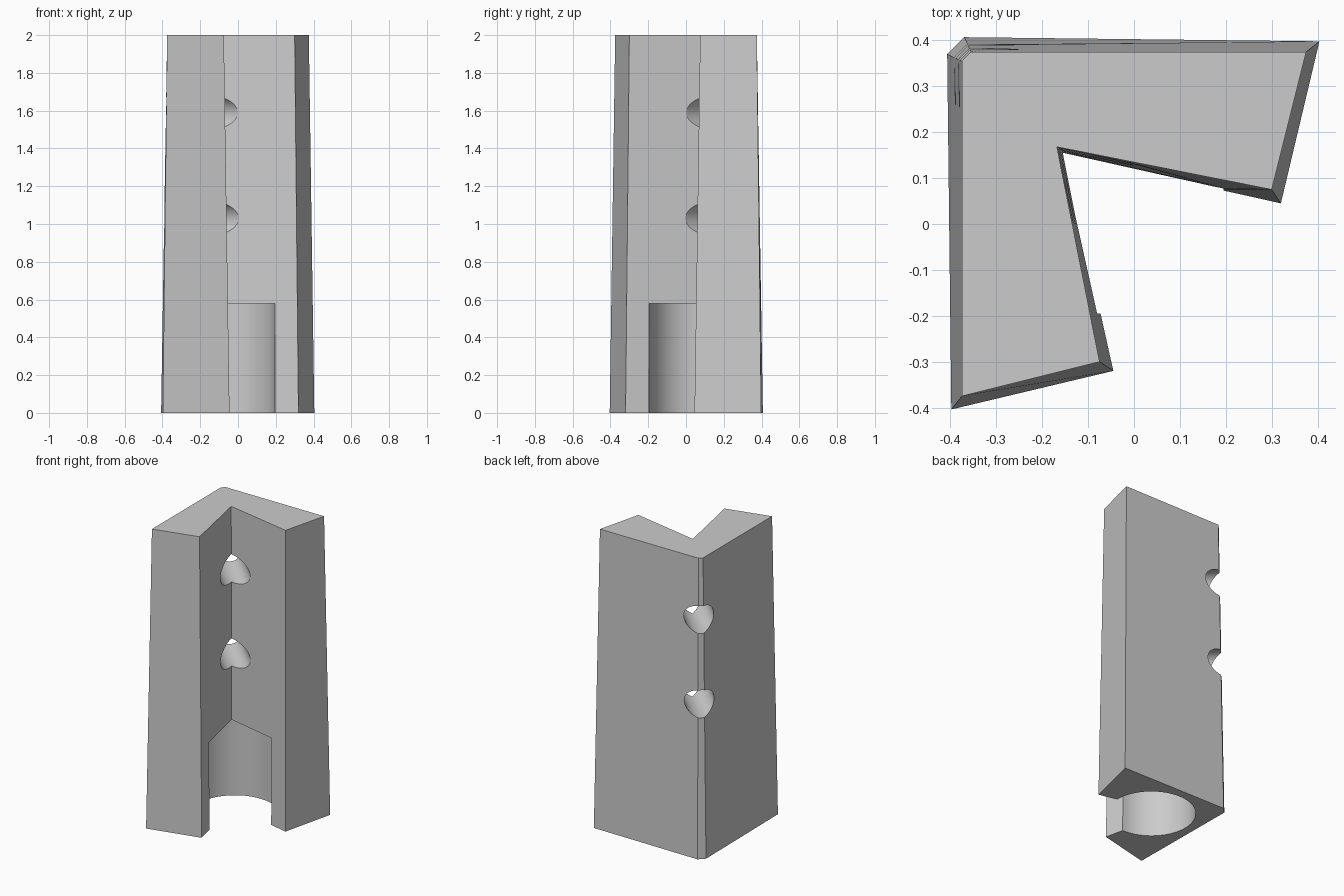
import bpy
import bmesh
from math import pi
from mathutils import Matrix

cube = bpy.data.objects.get("Cube")
if cube:
    bpy.data.objects.remove(cube, do_unlink=True)

HEIGHT = 2.0

# One flat grey for the whole part
grey = bpy.data.materials.new("light grey")
grey.use_nodes = True
grey.diffuse_color = (0.6, 0.6, 0.6, 1)
grey.node_tree.nodes["Principled BSDF"].inputs["Base Color"].default_value = (0.6, 0.6, 0.6, 1)


def make_object(name, bm):
    bmesh.ops.recalc_face_normals(bm, faces=bm.faces)
    mesh = bpy.data.meshes.new(name)
    bm.to_mesh(mesh)
    bm.free()
    mesh.materials.append(grey)
    obj = bpy.data.objects.new(name, mesh)
    bpy.context.collection.objects.link(obj)
    return obj


def angle_outline(chamfer, outer, lip, inner):
    """Outline of the angle section, mirrored across its diagonal."""
    half = [chamfer, outer, lip]
    return half + [(-inner, inner)] + [(-y, -x) for x, y in reversed(half)]


def cylinder(name, radius, depth, matrix):
    bm = bmesh.new()
    bmesh.ops.create_cone(bm, cap_ends=True, segments=64, radius1=radius,
                          radius2=radius, depth=depth, matrix=matrix)
    obj = make_object(name, bm)
    obj.hide_render = True
    return obj


# Tapered angle-section post with a chamfered back corner
bottom = angle_outline((-0.37, 0.407), (0.404, 0.398), (0.32, 0.045), 0.15)
top = angle_outline((-0.355, 0.375), (0.375, 0.375), (0.30, 0.075), 0.168)
bm = bmesh.new()
low = [bm.verts.new((x, y, 0)) for x, y in bottom]
high = [bm.verts.new((x, y, HEIGHT)) for x, y in top]
bm.faces.new(low)
bm.faces.new(high)
for i in range(len(low)):
    j = (i + 1) % len(low)
    bm.faces.new((low[i], low[j], high[j], high[i]))
post = make_object("angle_post", bm)

# Round socket in the foot, open towards the inside of the angle
socket_top = 0.58
cutters = [cylinder("socket_cutter", 0.27, 2 * socket_top,
                    Matrix.Translation((-0.075, 0.075, 0)))]

# Two screw holes through the corner, along the diagonal
for z in (1.03, 1.59):
    lie_down = Matrix.Rotation(pi / 4, 4, "Z") @ Matrix.Rotation(pi / 2, 4, "X")
    # The axis runs from the inner corner to the chamfered corner
    place = Matrix.Translation((-0.25, 0.25, z)) @ lie_down
    cutters.append(cylinder("screw_hole_cutter", 0.092, 1.0, place))

bpy.context.view_layer.objects.active = post
for cutter in cutters:
    cut = post.modifiers.new("cut", "BOOLEAN")
    cut.operation = "DIFFERENCE"
    cut.solver = "EXACT"
    cut.object = cutter
    bpy.ops.object.modifier_apply(modifier=cut.name)
    bpy.data.objects.remove(cutter, do_unlink=True)

# Smooth bores, crisp edges
for obj in bpy.context.selected_objects:
    obj.select_set(False)
post.select_set(True)
bpy.ops.object.shade_smooth_by_angle(angle=pi / 9)
